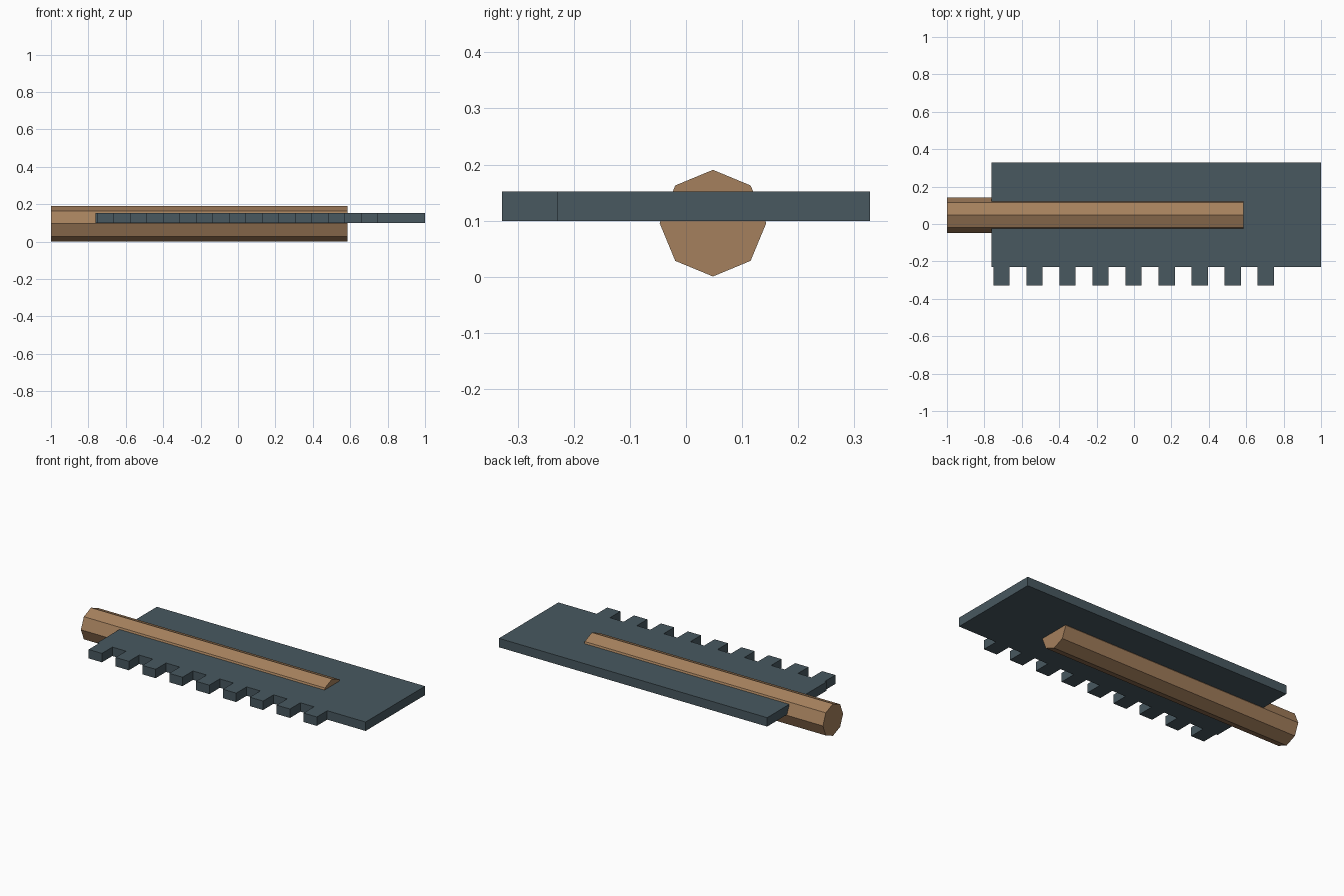
import bpy, bmesh, math

if "Cube" in bpy.data.objects:
    bpy.data.objects.remove(bpy.data.objects["Cube"])


def material(name, rgb):
    m = bpy.data.materials.new(name)
    m.diffuse_color = (*rgb, 1.0)
    m.use_nodes = True
    m.node_tree.nodes["Principled BSDF"].inputs["Base Color"].default_value = m.diffuse_color
    return m


def extrude_outline(name, points, offset, mat):
    """Fill a closed outline and extrude it by the offset vector."""
    bm = bmesh.new()
    face = bm.faces.new([bm.verts.new(p) for p in points])
    new = bmesh.ops.extrude_face_region(bm, geom=[face], use_keep_orig=True)
    verts = [g for g in new["geom"] if isinstance(g, bmesh.types.BMVert)]
    bmesh.ops.translate(bm, verts=verts, vec=offset)
    bmesh.ops.recalc_face_normals(bm, faces=bm.faces)
    mesh = bpy.data.meshes.new(name)
    bm.to_mesh(mesh)
    bm.free()
    mesh.materials.append(mat)
    obj = bpy.data.objects.new(name, mesh)
    bpy.context.collection.objects.link(obj)
    return obj


slate = material("slate_metal", (0.065, 0.098, 0.117))
wood = material("brown_wood", (0.376, 0.216, 0.109))

# Flat blade with nine square teeth along its front edge
X0, X1, BACK, ROOT, TIP = -0.763, 1.0, 0.328, -0.23, -0.328
Z0, THICK = 0.099, 0.053
FIRST, PITCH, WIDTH = -0.752, 0.1766, 0.087
outline = [(X1, BACK, Z0), (X0, BACK, Z0), (X0, ROOT, Z0)]
for i in range(9):
    a = FIRST + i * PITCH
    b = a + WIDTH
    outline += [(a, ROOT, Z0), (a, TIP, Z0), (b, TIP, Z0), (b, ROOT, Z0)]
outline.append((X1, ROOT, Z0))
extrude_outline("toothed_blade", outline, (0, 0, THICK), slate)

# Octagonal handle running lengthwise through the blade
R, CY, CZ = 0.095, 0.048, 0.0955
octagon = [(-1.0, CY + R * math.cos(i * math.pi / 4), CZ + R * math.sin(i * math.pi / 4))
           for i in range(8)]
extrude_outline("handle", octagon, (1.585, 0, 0), wood)
